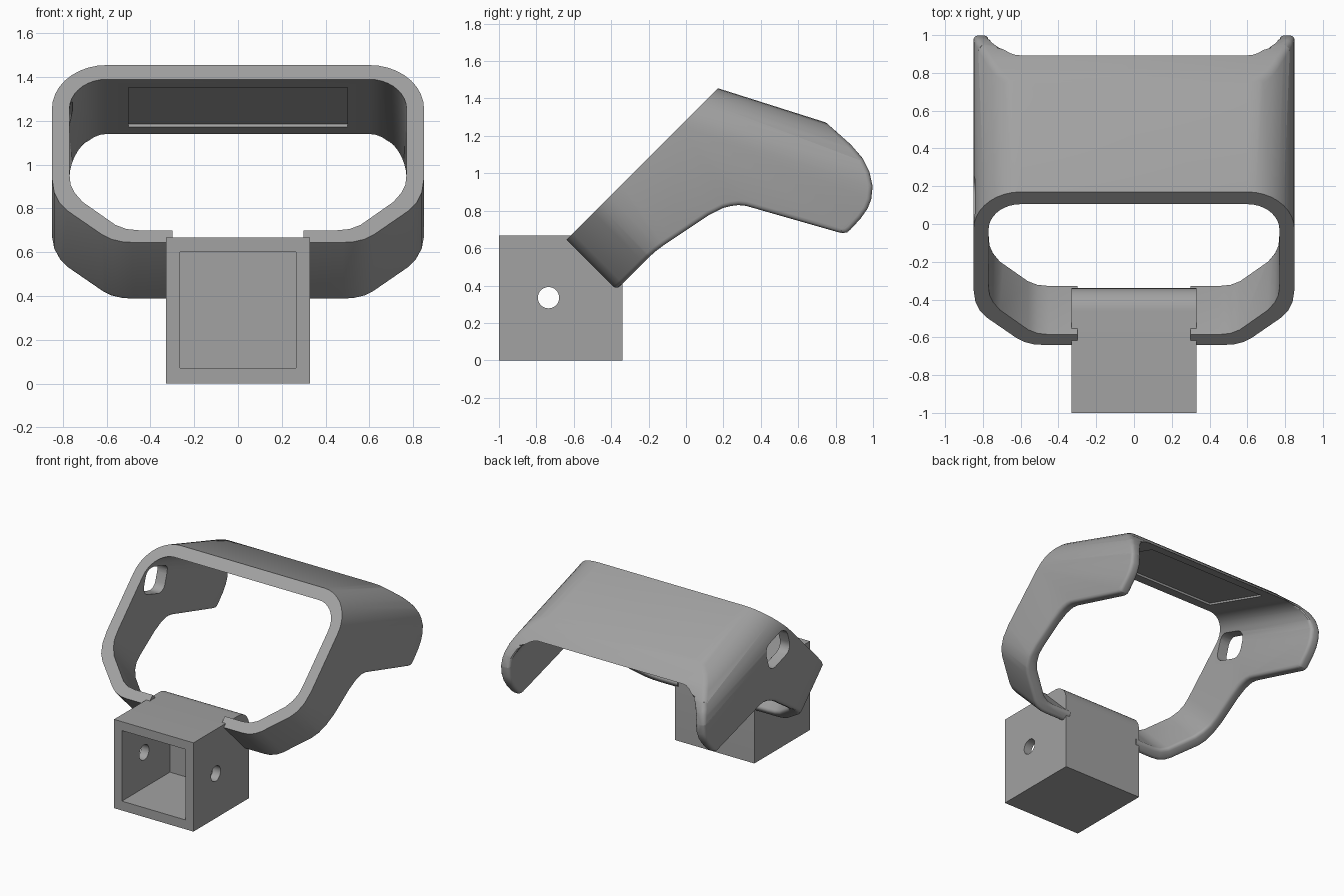
import bpy, bmesh, math
from mathutils import Vector
from mathutils.bvhtree import BVHTree

if "Cube" in bpy.data.objects:
    bpy.data.objects.remove(bpy.data.objects["Cube"])

grey = bpy.data.materials.new("mid grey")
grey.diffuse_color = (0.36, 0.36, 0.36, 1)
grey.use_nodes = True
grey.node_tree.nodes["Principled BSDF"].inputs["Base Color"].default_value = grey.diffuse_color

TILT = math.atan(0.317)
D_TOP = Vector((0, math.cos(TILT), -math.sin(TILT)))   # hood direction
D_LOW = Vector((0, 1, -1)).normalized()                # lower ring direction
LEAN = 1 / D_TOP.dot(D_LOW)
FRONT = 1.285                                          # front plane: z - y


def prism(name, start, end):
    """Closed solid between two matching loops."""
    bm = bmesh.new()
    a = [bm.verts.new(p) for p in start]
    b = [bm.verts.new(p) for p in end]
    n = len(a)
    bm.faces.new(a)
    bm.faces.new(b[::-1])
    for i in range(n):
        j = (i + 1) % n
        bm.faces.new((a[i], b[i], b[j], a[j]))
    bmesh.ops.recalc_face_normals(bm, faces=bm.faces)
    me = bpy.data.meshes.new(name)
    bm.to_mesh(me)
    bm.free()
    ob = bpy.data.objects.new(name, me)
    bpy.context.collection.objects.link(ob)
    me.materials.append(grey)
    return ob


def side_prism(name, pts, x0, x1):
    return prism(name, [(x0, y, z) for y, z in pts], [(x1, y, z) for y, z in pts])


def box(name, x0, x1, y0, y1, z0, z1):
    return side_prism(name, [(y0, z0), (y1, z0), (y1, z1), (y0, z1)], x0, x1)


def arc(cx, cy, rx, ry, a0, a1, n):
    return [(cx + rx * math.cos(math.radians(a0 + (a1 - a0) * i / n)),
             cy + ry * math.sin(math.radians(a0 + (a1 - a0) * i / n))) for i in range(n + 1)]


def boolean(ob, cutter, op="DIFFERENCE"):
    """Apply a boolean, trying another solver if one leaves nothing."""
    before = ob.data.copy()
    bpy.context.view_layer.objects.active = ob
    for solver in ("EXACT", "MANIFOLD", "FLOAT"):
        m = ob.modifiers.new("cut", "BOOLEAN")
        m.operation, m.solver, m.object = op, solver, cutter
        bpy.ops.object.modifier_apply(modifier=m.name)
        if len(ob.data.polygons) > 4:
            break
        ob.data = before.copy()
    bpy.data.objects.remove(cutter)


def tube(name, low, rx, rz, t0, t1):
    """Sweep the ring outline: its top follows the hood, its bottom the face normal."""
    half = low + arc(0.6, 1.255, rx, rz, 0, 90, 9)
    loop = half + [(-x, z) for x, z in reversed(half)]

    def at(t):
        return [Vector((x, z - FRONT, z)) + (D_TOP * LEAN if z > 1.1 else D_LOW) * t
                for x, z in loop]
    return prism(name, at(t0), at(t1))


# Ring and hood: outer sweep trimmed to the side profile, then hollowed
ring = tube("ring_and_hood",
            [(.48, .645), (.53, .648), (.58, .66), (.62, .68), (.78, .79),
             (.815, .825), (.84, .875), (.85, .94)], .25, .2, 0, 1.3)
profile = [(-.55, .2), (-.8, .7), (0, 1.6), (.45, 1.55), (.75, 1.27), (.88, 1.155),
           (.945, 1.08), (.98, 1.01), (.998, .93), (.99, .86), (.97, .81), (.935, .76),
           (.88, .70), (.86, .684), (.84, .677), (.825, .682), (.36, .815), (.32, .826),
           (.28, .83), (.24, .825), (.2, .815), (.12, .775), (-.12, .615), (-.16, .585),
           (-.2, .55)]
boolean(ring, side_prism("trim", profile, -1.2, 1.2), "INTERSECT")
boolean(ring, tube("hollow",
                   [(.45, .70), (.51, .706), (.56, .725), (.71, .83),
                    (.745, .87), (.765, .91), (.77, .96)], .17, .135, -.1, 1.5))

# Gap in the ring where the socket sits
boolean(ring, box("gap", -.3, .3, -.9, -.2, .2, .85))


def along_hood(origin, s, h):
    """Side-plane point: s along the hood, h square to it."""
    return (origin[0] + s * math.cos(TILT) + h * math.sin(TILT),
            origin[1] - s * math.sin(TILT) + h * math.cos(TILT))


# Shallow recess under the hood
boolean(ring, side_prism("recess", [along_hood((.105, 1.39), s, h) for s, h in
                                    ((.12, -.03), (.72, -.03), (.72, .014), (.12, .014))],
                         -.5, .5))

# Rounded window in the left arm only
w, h, r = .13, .1, .065
window = []
for cx, cy, a in ((w - r, h - r, 0), (r - w, h - r, 90), (r - w, r - h, 180), (w - r, r - h, 270)):
    window += arc(cx, cy, r, r, a, a + 90, 6)
boolean(ring, side_prism("window", [along_hood((.12, 1.17), s, t) for s, t in window], -1, -.6))


def on_profile(co):
    """True where a point lies on the trimmed side outline."""
    p = Vector((co.y, co.z))
    for a, b in zip(profile, profile[1:] + profile[:1]):
        a, b = Vector(a), Vector(b)
        t = max(0, min(1, (p - a).dot(b - a) / (b - a).length_squared))
        if (p - a.lerp(b, t)).length < .003:
            return True
    return False


def round_rim(ob, size, clamp):
    """Round the rear rim; keep the result only if it stays on the old surface."""
    bm = bmesh.new()
    bm.from_mesh(ob.data)
    bmesh.ops.remove_doubles(bm, verts=bm.verts, dist=0.0005)
    tree, volume = BVHTree.FromBMesh(bm), bm.calc_volume()
    rim = [e for e in bm.edges if len(e.link_faces) == 2
           and math.radians(30) < e.calc_face_angle(0) < math.radians(140)
           and all(on_profile(v.co) for v in e.verts)
           and not all(v.co.z - v.co.y > FRONT - .01 for v in e.verts)
           and not all(abs(v.co.x) < .305 and v.co.y < 0 for v in e.verts)]
    bmesh.ops.bevel(bm, geom=rim, offset=size, segments=3, profile=.5,
                    affect="EDGES", clamp_overlap=clamp)
    good = len(bm.faces) > 20 and abs(bm.calc_volume() / volume - 1) < .08
    for v in bm.verts:
        near = tree.find_nearest(v.co) if v.co.length < 3 else (None,) * 4
        good = good and near[3] is not None and near[3] < size * 1.2
    if good:
        bm.to_mesh(ob.data)
    bm.free()
    return good


for size, clamp in ((.024, False), (.015, False), (.02, True)):
    if round_rim(ring, size, clamp):
        break

# Square socket with a rounded upper rear edge
socket = side_prism("socket", [(-1, 0), (-.34, 0)] + arc(-.46, .547, .12, .12, 0, 90, 8)
                    + [(-1, .667)], -.33, .33)
boolean(socket, box("cavity", -.265, .265, -1.1, -.43, .07, .6))
boolean(socket, side_prism("pin_hole", arc(-.735, .335, .057, .057, 0, 348.75, 31), -.5, .5))

for ob in (ring, socket):
    bpy.ops.object.select_all(action="DESELECT")
    ob.select_set(True)
    bpy.context.view_layer.objects.active = ob
    bpy.ops.object.shade_smooth_by_angle(angle=math.radians(32))
